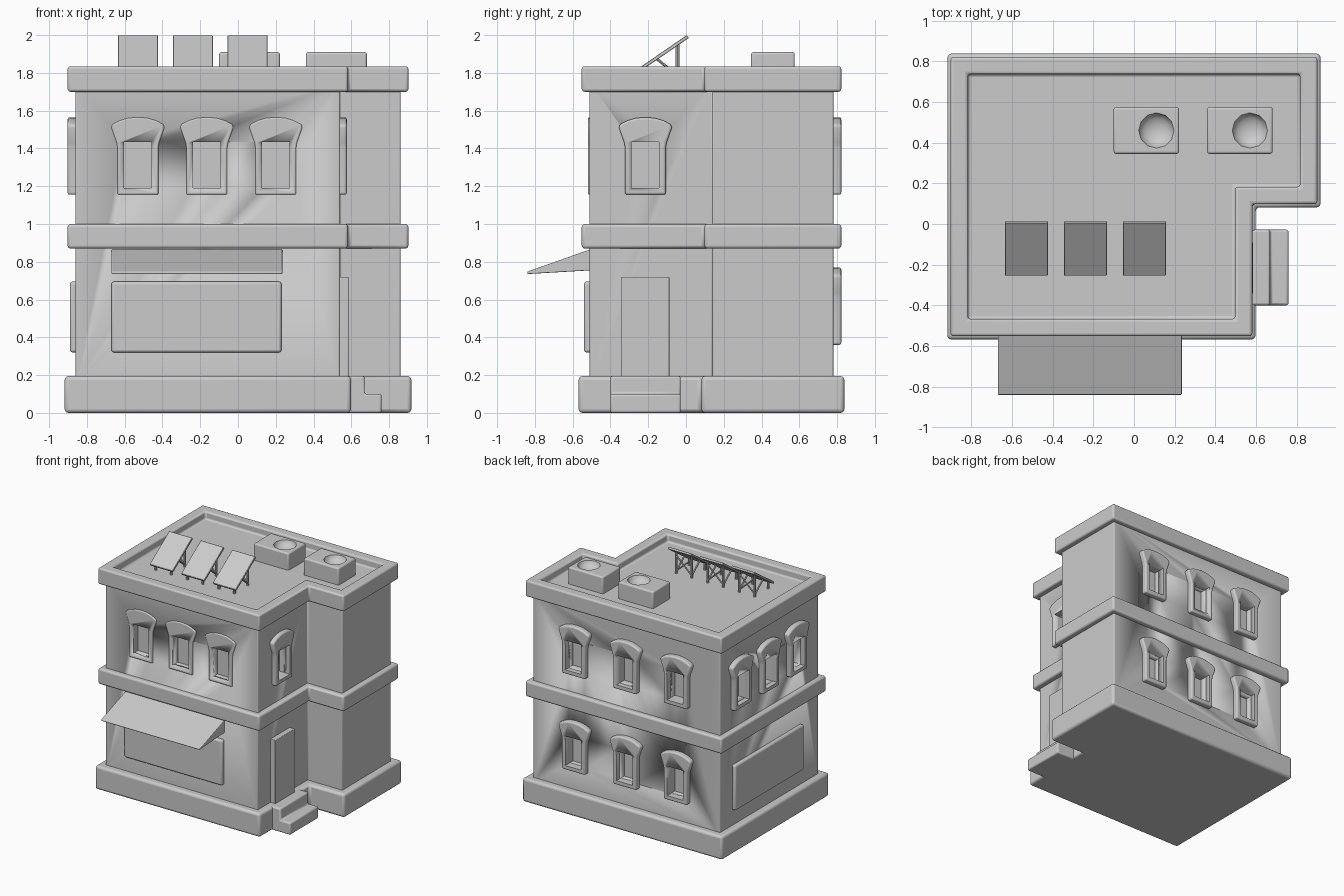
import bpy, bmesh, math
from mathutils import Matrix, Vector

cube = bpy.data.objects.get("Cube")
if cube:
    bpy.data.objects.remove(cube)

grey = bpy.data.materials.new("light grey")
grey.use_nodes = True
GREY = (0.6, 0.6, 0.6, 1)
grey.diffuse_color = GREY
grey.node_tree.nodes["Principled BSDF"].inputs["Base Color"].default_value = GREY


def finish(name, bm, bevel=0.0, cutter=None, segments=3):
    """Turn a bmesh into a named object with rounded edges and openings."""
    bmesh.ops.recalc_face_normals(bm, faces=bm.faces)
    mesh = bpy.data.meshes.new(name)
    bm.to_mesh(mesh)
    bm.free()
    mesh.materials.append(grey)
    obj = bpy.data.objects.new(name, mesh)
    bpy.context.collection.objects.link(obj)
    if bevel:
        mod = obj.modifiers.new("rounded", 'BEVEL')
        mod.width, mod.segments = bevel, segments
        mod.limit_method, mod.angle_limit = 'ANGLE', math.radians(40)
    if cutter:
        mod = obj.modifiers.new("openings", 'BOOLEAN')
        mod.operation, mod.solver, mod.object = 'DIFFERENCE', 'EXACT', cutter
    bpy.ops.object.select_all(action='DESELECT')
    obj.select_set(True)
    bpy.context.view_layer.objects.active = obj
    bpy.ops.object.shade_smooth_by_angle(angle=math.radians(35))
    return obj


def prism(bm, points, direction):
    """Extrude a closed outline; returns the moved end face."""
    face = bm.faces.new([bm.verts.new(p) for p in points])
    res = bmesh.ops.extrude_face_region(bm, geom=[face], use_keep_orig=True)
    bmesh.ops.translate(bm, vec=direction,
                        verts=[v for v in res["geom"] if isinstance(v, bmesh.types.BMVert)])
    return next(f for f in res["geom"] if isinstance(f, bmesh.types.BMFace))


def add_box(bm, x, y, z, matrix=Matrix()):
    pts = [(x[0], y[0], z[0]), (x[1], y[0], z[0]), (x[1], y[1], z[0]), (x[0], y[1], z[0])]
    up = matrix.to_3x3() @ Vector((0, 0, z[1] - z[0]))
    prism(bm, [matrix @ Vector(p) for p in pts], up)


def box(name, x, y, z, bevel=0.01, cutter=None):
    bm = bmesh.new()
    add_box(bm, x, y, z)
    return finish(name, bm, bevel, cutter)


def rod(bm, a, b, radius):
    a, b = Vector(a), Vector(b)
    d = b - a
    m = Matrix.Translation((a + b) / 2) @ d.to_track_quat('Z', 'Y').to_matrix().to_4x4()
    bmesh.ops.create_cone(bm, cap_ends=True, segments=8, radius1=radius,
                          radius2=radius, depth=d.length, matrix=m)


def footprint(grow, z):
    """L-shaped plan of the building, grown outward from the wall line."""
    g = grow
    return [(-0.86 - g, -0.51 - g, z), (0.54 + g, -0.51 - g, z), (0.54 + g, 0.14 - g, z),
            (0.86 + g, 0.14 - g, z), (0.86 + g, 0.78 + g, z), (-0.86 - g, 0.78 + g, z)]


def storey(name, grow, z0, z1, bevel, cutter=None):
    bm = bmesh.new()
    prism(bm, footprint(grow, z0), (0, 0, z1 - z0))
    return finish(name, bm, bevel, cutter)


# Window placements: name, position, sill height, turn about z, projection
UP, LOW = 1.155, 0.36
windows = [("front", (x, -0.51), UP, 0, 0.01) for x in (-0.53, -0.165, 0.2)]
windows += [("right", (0.54, -0.215), UP, 90, 0.036)]
windows += [("back", (x, 0.78), z, 180, 0.042) for z in (UP, LOW) for x in (0.46, -0.01, -0.475)]
windows += [("left", (-0.86, y), UP, -90, 0.042) for y in (0.53, 0.165, -0.2)]


def placed(pos, z, turn):
    return Matrix.Translation((*pos, z)) @ Matrix.Rotation(math.radians(turn), 4, 'Z')


# Opening cutter shared by walls and frames
bm = bmesh.new()
for _, pos, z, turn, _ in windows:
    add_box(bm, (-0.073, 0.073), (-0.1, 0.06), (0.035, 0.28), placed(pos, z, turn))
openings = finish("window_opening_cutter", bm)
openings.hide_render = True
openings.hide_viewport = True

# Building body
storey("foundation", 0.058, 0, 0.195, 0.02)
storey("walls", 0, 0.15, 1.75, 0.008, openings)
storey("middle_band", 0.042, 0.87, 1.0, 0.016)

# Roof cornice with a sunken deck
bm = bmesh.new()
top = prism(bm, footprint(0.042, 1.7), (0, 0, 0.135))
bmesh.ops.recalc_face_normals(bm, faces=bm.faces)
bmesh.ops.inset_region(bm, faces=[top], thickness=0.085, use_even_offset=True)
res = bmesh.ops.extrude_face_region(bm, geom=[top])
bmesh.ops.translate(bm, vec=(0, 0, -0.065),
                    verts=[v for v in res["geom"] if isinstance(v, bmesh.types.BMVert)])
if top.is_valid:
    bm.faces.remove(top)
finish("roof_cornice", bm, 0.014)

# Window frames with flared arched hoods
half = [(0.108, 0), (0.108, 0.25), (0.112, 0.275), (0.14, 0.355), (0.136, 0.372),
        (0.095, 0.393), (0.05, 0.406)]
outline = half + [(0, 0.41)] + [(-x, z) for x, z in reversed(half)]
for i, (side, pos, z, turn, out) in enumerate(windows):
    m = placed(pos, z, turn)
    bm = bmesh.new()
    prism(bm, [m @ Vector((x, 0.02, h)) for x, h in outline],
          m.to_3x3() @ Vector((0, -out - 0.02, 0)))
    finish(f"{side}_window_frame_{i + 1}", bm, 0.012 if out > 0.02 else 0.008, openings)

# Shop windows, door and steps
box("front_shop_window", (-0.67, 0.23), (-0.54, -0.49), (0.32, 0.695), 0.014)
box("left_shop_window", (-0.89, -0.84), (-0.28, 0.62), (0.32, 0.695), 0.014)
box("side_door", (0.52, 0.585), (-0.345, -0.088), (0.18, 0.72), 0.005)
bm = bmesh.new()
steps = [(0.56, 0), (0.76, 0), (0.76, 0.1), (0.67, 0.1), (0.67, 0.195), (0.56, 0.195)]
prism(bm, [(x, -0.4, z) for x, z in steps], (0, 0.372, 0))
finish("door_steps", bm, 0.012)

# Awning
bm = bmesh.new()
side = [(-0.5, 0.868), (-0.84, 0.748), (-0.84, 0.735), (-0.5, 0.755)]
prism(bm, [(-0.67, y, z) for y, z in side], (0.905, 0, 0))
finish("awning", bm, 0.005)

# Rooftop air units with a shallow bowl in the top
for i, x in enumerate((-0.1, 0.36)):
    bm = bmesh.new()
    bmesh.ops.create_uvsphere(bm, u_segments=12, v_segments=8, radius=0.087,
                              matrix=Matrix.Translation((x + 0.21, 0.46, 1.91))
                              @ Matrix.Diagonal((1, 1, 0.6, 1)))
    bowl = finish(f"air_unit_bowl_cutter_{i + 1}", bm)
    bowl.hide_render = True
    bowl.hide_viewport = True
    box(f"air_unit_{i + 1}", (x, x + 0.322), (0.345, 0.575), (1.76, 1.91), 0.012, bowl)

# Solar panels on braced legs
for i, x in enumerate((-0.635, -0.345, -0.055)):
    bm = bmesh.new()
    slab = [(-0.255, 1.822), (0.004, 2.0), (0.015, 1.985), (-0.245, 1.807)]
    prism(bm, [(x, y, z) for y, z in slab], (0.212, 0, 0))
    finish(f"solar_panel_{i + 1}", bm, 0.003, None, 1)
    bm = bmesh.new()
    a, b = x + 0.035, x + 0.177
    for px in (a, b):
        rod(bm, (px, -0.045, 1.765), (px, -0.045, 1.95), 0.01)
        rod(bm, (px, -0.22, 1.765), (px, -0.22, 1.83), 0.01)
        rod(bm, (px, -0.045, 1.785), (px, -0.155, 1.875), 0.007)
    rod(bm, (a, -0.045, 1.79), (b, -0.045, 1.92), 0.006)
    rod(bm, (b, -0.045, 1.79), (a, -0.045, 1.92), 0.006)
    finish(f"solar_panel_legs_{i + 1}", bm)
